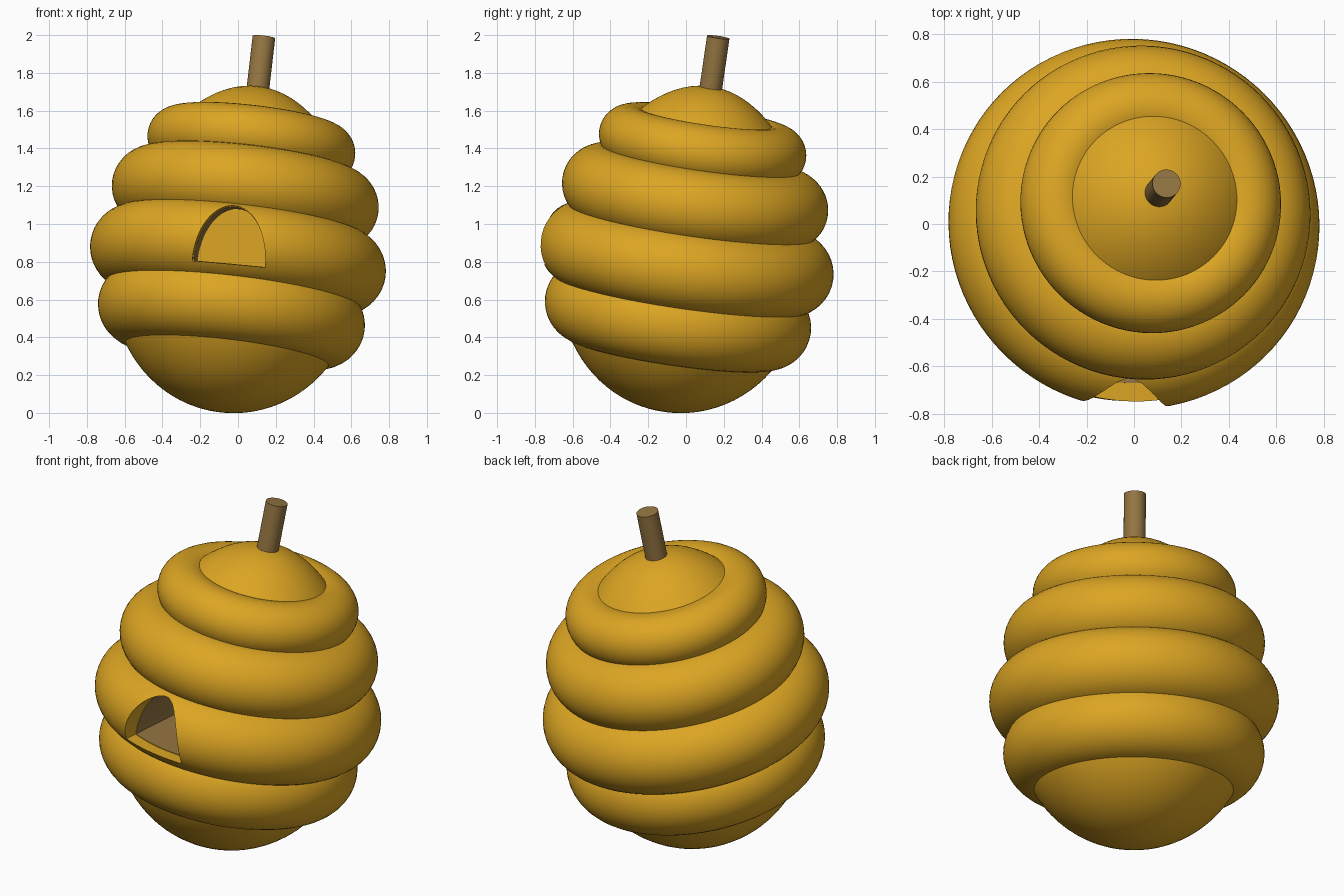
import bpy, bmesh, math
from mathutils import Vector, Matrix

if "Cube" in bpy.data.objects:
    bpy.data.objects.remove(bpy.data.objects["Cube"])


def material(name, rgb):
    m = bpy.data.materials.new(name)
    m.diffuse_color = (*rgb, 1)
    m.use_nodes = True
    m.node_tree.nodes["Principled BSDF"].inputs["Base Color"].default_value = m.diffuse_color
    return m


gold = material("honey_gold", (0.72, 0.38, 0.017))
brown = material("stem_brown", (0.30, 0.18, 0.055))

# Leaning axis shared by the core, the coils and the stem
CENTRE_Z = 0.8675
axis = Vector((0.117, 0.145, 1)).normalized()
lean = (Matrix.Translation((0.006, 0.008, CENTRE_Z))
        @ Vector((0, 0, 1)).rotation_difference(axis).to_matrix().to_4x4())


def add_object(name, bm, mats):
    bmesh.ops.recalc_face_normals(bm, faces=bm.faces)
    me = bpy.data.meshes.new(name)
    bm.to_mesh(me)
    bm.free()
    for m in mats:
        me.materials.append(m)
    ob = bpy.data.objects.new(name, me)
    bpy.context.collection.objects.link(ob)
    return ob


def lathe(name, profile, mat, closed=False, sides=96):
    """Spin (radius, height) points about the leaning axis."""
    bm = bmesh.new()
    vs = [bm.verts.new((r, 0, z)) for r, z in profile]
    n = len(vs)
    edges = [bm.edges.new((vs[i], vs[(i + 1) % n])) for i in range(n if closed else n - 1)]
    bmesh.ops.spin(bm, geom=vs + edges, cent=(0, 0, 0), axis=(0, 0, 1),
                   angle=math.tau, steps=sides, use_duplicate=False)
    bmesh.ops.remove_doubles(bm, verts=bm.verts, dist=1e-5)
    bm.transform(lean)
    return add_object(name, bm, [mat])


# Egg-shaped core, a little wider towards the bottom
core_profile = []
for i in range(49):
    a = math.pi * i / 48
    z = -0.873 * math.cos(a)
    core_profile.append(((0.659 - 0.09 * z) * math.sin(a), z))
core_profile[0], core_profile[-1] = (0, -0.873), (0, 0.873)
core = lathe("hive_core", core_profile, gold)
core.data.materials.append(brown)

# Four stacked coils: name, height of centre, ring radius, tube radius
coils = {}
for name, z, major, minor in (("top", 1.42, 0.40, 0.153), ("upper", 1.145, 0.506, 0.204),
                              ("middle", 0.815, 0.57, 0.217), ("lower", 0.52, 0.494, 0.216)):
    h = (z - CENTRE_Z) / axis.z
    ring = [(major + minor * math.cos(math.tau * k / 40), h + minor * math.sin(math.tau * k / 40))
            for k in range(40)]
    coils[name] = lathe(name + "_coil", ring, gold, closed=True)

# Stem
stem = lathe("stem", [(0, 0.75), (0.06, 0.75), (0.06, 1.141), (0, 1.141)], brown, sides=32)


# Arched doorway cutter: half ellipse running into the hive
def door_cutter(name, grow, back_y, side_mat):
    bm = bmesh.new()
    roll = Matrix.Rotation(0.093, 3, 'Y')
    rings = []
    for y in (-1.0, back_y):
        ring = []
        for i in range(33):
            a = math.pi * i / 32
            p = roll @ Vector(((0.19 + grow) * math.cos(a), 0,
                               (0.304 + 2 * grow) * math.sin(a) - grow))
            ring.append(bm.verts.new((p.x - 0.05 + 0.04 * (y + 0.75), y,
                                      p.z + 0.793 - 0.03 * (y + 0.75))))
        rings.append(ring)
    f, b = rings
    bm.faces.new(f)
    bm.faces.new(b)
    for i in range(33):
        j = (i + 1) % 33
        bm.faces.new((f[i], f[j], b[j], b[i])).material_index = 1
    ob = add_object(name, bm, [gold, side_mat])
    ob.hide_render = True
    return ob


def cut(ob, cutter):
    mod = ob.modifiers.new("doorway", 'BOOLEAN')
    mod.operation = 'DIFFERENCE'
    mod.solver = 'EXACT'
    mod.material_mode = 'TRANSFER'
    mod.object = cutter
    dg = bpy.context.evaluated_depsgraph_get()
    me = bpy.data.meshes.new_from_object(ob.evaluated_get(dg))
    ob.modifiers.clear()
    ob.data = me


core_cutter = door_cutter("core_door_cutter", 0.0, -0.2, brown)
coil_cutter = door_cutter("coil_door_cutter", 0.004, -0.19, gold)
cut(core, core_cutter)
for key in ("upper", "middle", "lower"):
    cut(coils[key], coil_cutter)
for c in (core_cutter, coil_cutter):
    bpy.data.objects.remove(c)

# Smooth shading with sharp edges kept
bpy.ops.object.select_all(action='DESELECT')
for ob in [core, stem, *coils.values()]:
    ob.select_set(True)
bpy.context.view_layer.objects.active = core
bpy.ops.object.shade_smooth_by_angle(angle=math.radians(35))
